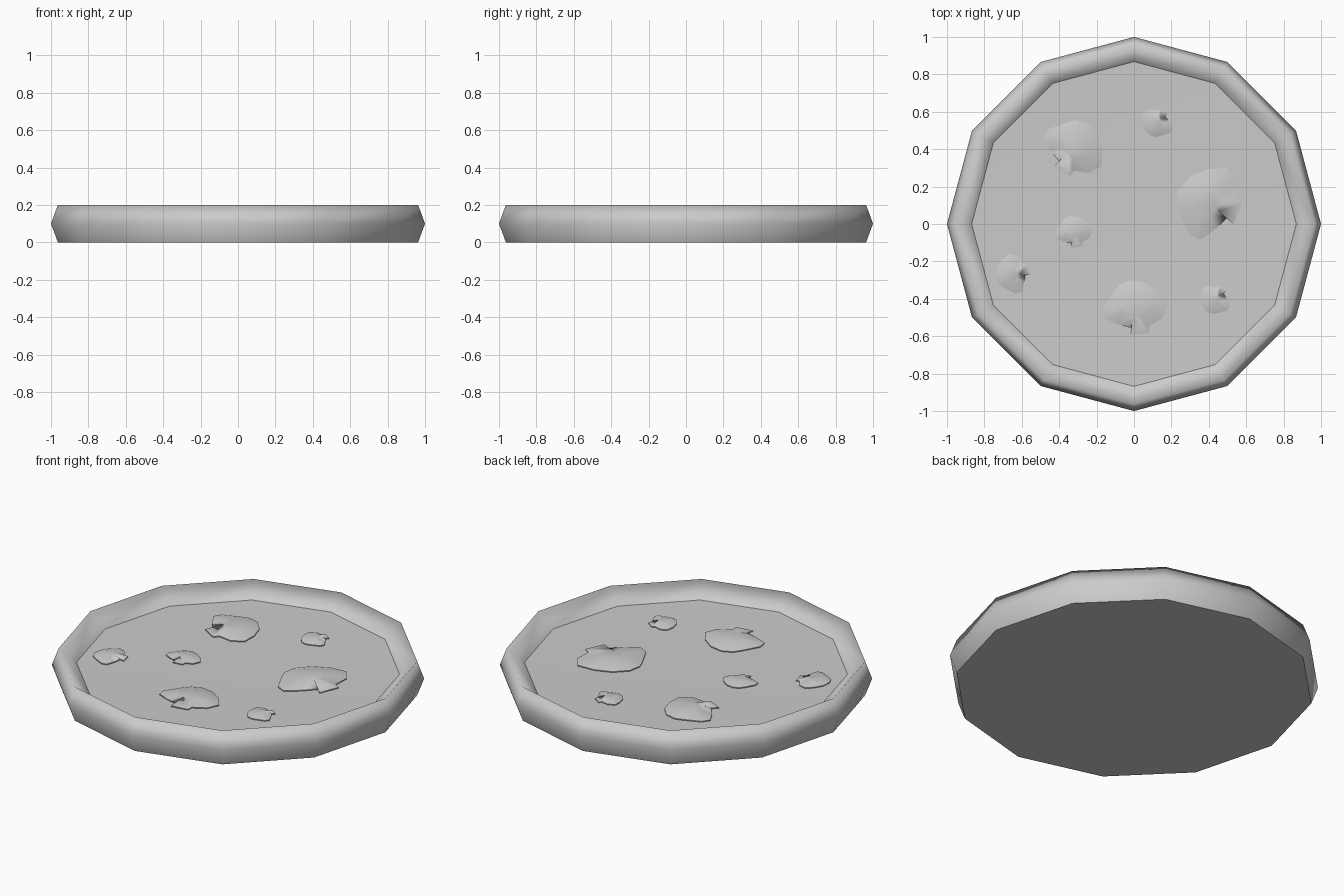
import bpy, bmesh, math
from mathutils import Matrix, Vector

if "Cube" in bpy.data.objects:
    bpy.data.objects.remove(bpy.data.objects["Cube"])

SIDES = 12
EDGE_Z, MID_Z = 0.12, 0.103


def finish(bm, name):
    mesh = bpy.data.meshes.new(name)
    bm.to_mesh(mesh)
    bm.free()
    obj = bpy.data.objects.new(name, mesh)
    bpy.context.collection.objects.link(obj)
    return obj


# Crust: 12-sided lathe, flat underside, peaked rim, shallow dished cheese
bm = bmesh.new()
profile = [(0.963, 0.0), (1.0, 0.1), (0.963, 0.2), (0.868, EDGE_Z)]
rings = [[bm.verts.new((r * math.cos(i * math.tau / SIDES),
                        r * math.sin(i * math.tau / SIDES), z))
          for i in range(SIDES)] for r, z in profile]
for low, high in zip(rings, rings[1:]):
    for i in range(SIDES):
        j = (i + 1) % SIDES
        bm.faces.new((low[i], low[j], high[j], high[i])).smooth = True
bm.faces.new(rings[0][::-1])
middle = bm.verts.new((0, 0, MID_Z))
for i in range(SIDES):
    bm.faces.new((rings[-1][i], rings[-1][(i + 1) % SIDES], middle)).smooth = True
for ring in (rings[0], rings[-1]):
    for i in range(SIDES):
        bm.edges.get((ring[i], ring[(i + 1) % SIDES])).smooth = False
finish(bm, "pizza_base")

# Mushroom slice outline: domed cap with a short stem pointing to -y
OUTLINE = [(-0.16, -0.07), (-0.165, -0.02), (-0.11, 0.07), (-0.08, 0.11),
           (-0.02, 0.135), (0.06, 0.12), (0.13, 0.07), (0.18, -0.0),
           (0.15, -0.07), (0.08, -0.11), (0.08, -0.145), (-0.02, -0.16),
           (-0.01, -0.12), (-0.09, -0.1)]


def mushroom(name, x, y, size, turn):
    bm = bmesh.new()
    rot = Matrix.Rotation(math.radians(turn), 3, 'Z')

    def vert(px, py, lift):
        p = rot @ Vector((px, py, 0)) * size
        p += Vector((x, y, 0))
        z = MID_Z + (EDGE_Z - MID_Z) * p.xy.length / 0.868
        return bm.verts.new((p.x, p.y, z + lift))

    bottom = [vert(px, py, -0.008) for px, py in OUTLINE]
    rim = [vert(px, py, 0.006) for px, py in OUTLINE]
    # Low crown: shrunken copy of the outline
    crown = [vert(px * 0.45, py * 0.45, 0.01 + 0.016 * size) for px, py in OUTLINE]
    n = len(OUTLINE)
    for low, high in ((bottom, rim), (rim, crown)):
        for i in range(n):
            j = (i + 1) % n
            bm.faces.new((low[i], low[j], high[j], high[i]))
    bm.faces.new(crown)
    bm.faces.new(bottom[::-1])
    bmesh.ops.recalc_face_normals(bm, faces=bm.faces)
    # Outline runs clockwise, so make sure the crown faces up
    bm.normal_update()
    for f in bm.faces:
        f.smooth = True
    for i in range(n):
        bm.edges.get((rim[i], rim[(i + 1) % n])).smooth = False
    finish(bm, name)


# Scattered slices: x, y, size, turn
for k, spot in enumerate([(0.0, -0.435, 1.0, 0), (-0.315, 0.42, 1.0, -38),
                          (0.385, 0.12, 1.18, 58), (0.12, 0.535, 0.52, 140),
                          (-0.325, -0.035, 0.58, 0), (-0.655, -0.27, 0.62, 95),
                          (0.43, -0.41, 0.52, 135)]):
    mushroom(f"mushroom_slice_{k + 1}", *spot)
